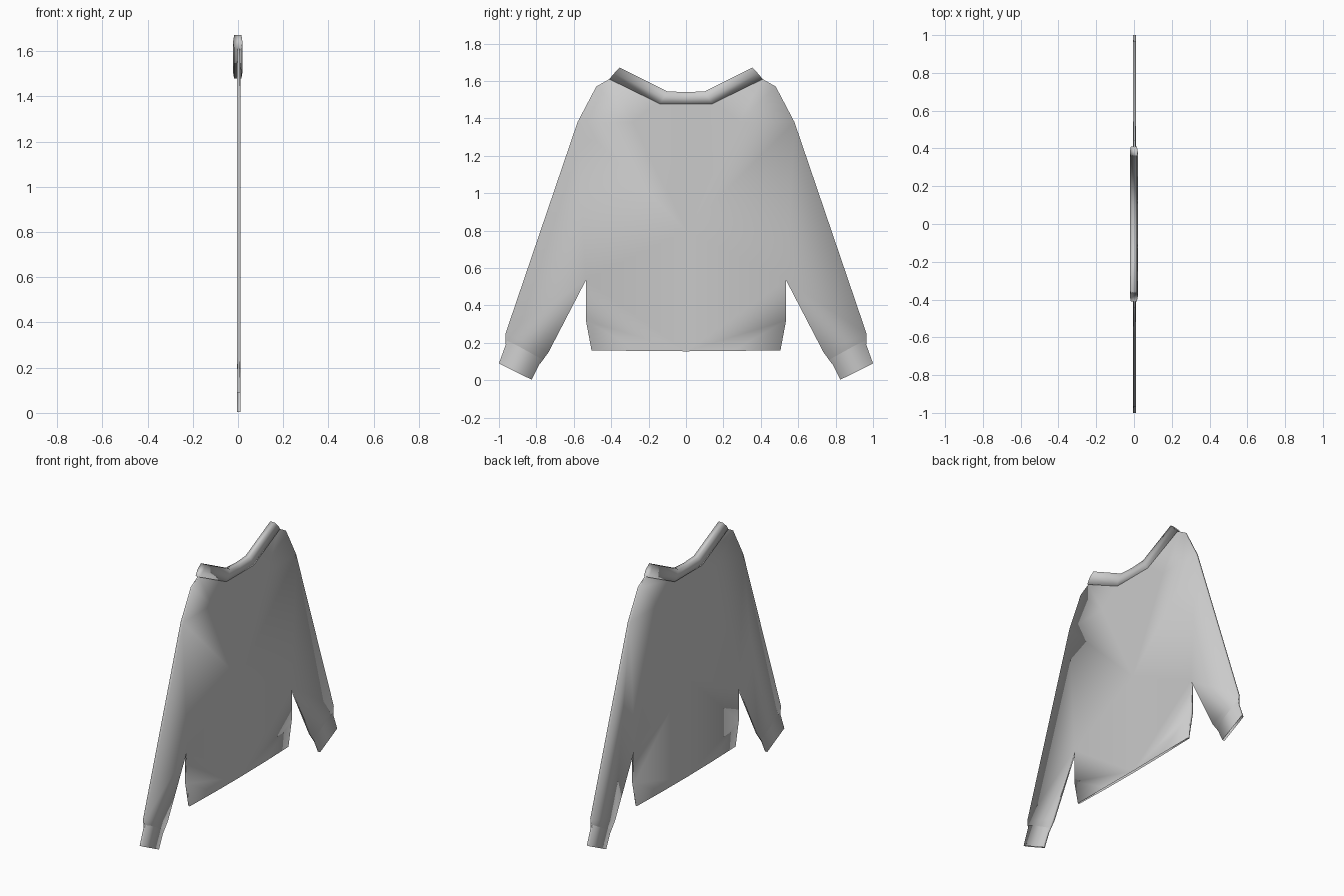
import bpy

if "Cube" in bpy.data.objects:
    bpy.data.objects.remove(bpy.data.objects["Cube"])


def make_object(name, verts, faces):
    mesh = bpy.data.meshes.new(name)
    mesh.from_pydata(verts, [], faces)
    obj = bpy.data.objects.new(name, mesh)
    bpy.context.collection.objects.link(obj)
    mesh.shade_smooth()
    return obj


def mirror_y(obj):
    m = obj.modifiers.new("mirror", 'MIRROR')
    m.use_axis = (False, True, False)
    m.use_clip = True
    m.merge_threshold = 0.0005


def padded_panel(name, pts, faces, side_edges, depth, centre=0.003):
    """Front and back sheets in the YZ plane, joined along the side edges."""
    n = len(pts)
    verts = [(centre + depth[i], y, z) for i, (y, z) in enumerate(pts)]
    verts += [(centre - depth[i], y, z) for i, (y, z) in enumerate(pts)]
    all_faces = [tuple(f) for f in faces]
    all_faces += [tuple(i + n for i in reversed(f)) for f in faces]
    all_faces += [(b, a, a + n, b + n) for a, b in side_edges]
    obj = make_object(name, verts, all_faces)
    mirror_y(obj)
    return obj


# Torso and sleeves: half outline, mirrored; hem, neck and sleeve ends open
outline = [(0, .155), (.25, .157), (.505, .16), (.535, .32), (.535, .535),
           (.735, .15), (.78, .088), (.965, .195), (.965, .25), (.58, 1.38),
           (.48, 1.57), (.41, 1.61), (.145, 1.49), (0, 1.49),
           (0, .8), (.28, 1.38)]
panels = [(1, 2, 3), (0, 1, 3), (0, 3, 4, 14), (14, 4, 9, 15),
          (14, 15, 12, 13), (15, 9, 10), (15, 10, 11, 12),
          (4, 5, 8, 9), (5, 6, 7, 8)]
sides = [(2, 3), (3, 4), (4, 5), (5, 6), (7, 8), (8, 9), (9, 10), (10, 11)]
depth = [.008] * len(outline)
for i in (2, 6, 7, 10, 11):
    depth[i] = .005
padded_panel("sweater_body", outline, panels, sides, depth)

# Cuffs: short flattened tubes emerging from the sleeve ends
cuff = [(.77, .112), (.825, .003), (1.0, .09), (.955, .215)]
padded_panel("cuff", cuff, [(0, 1, 2, 3)], [(0, 1), (2, 3)],
             [.006, .008, .008, .006])

# Collar: thick band following the neckline, half profile mirrored
low = [(0, 1.478), (.14, 1.478), (.41, 1.61)]
mid = [(0, 1.508), (.12, 1.51), (.385, 1.64)]
top = [(0, 1.54), (.10, 1.545), (.355, 1.672)]
cx = -.001
verts, faces = [], []
for l, m, t in zip(low, mid, top):
    verts += [(cx + .016, *l), (cx + .021, *m), (cx + .016, *t),
              (cx - .016, *t), (cx - .021, *m), (cx - .016, *l)]
for s in range(2):
    for k in range(6):
        a, b = s * 6 + k, s * 6 + (k + 1) % 6
        faces.append((a, a + 6, b + 6, b))
faces.append(tuple(range(12, 18)))
mirror_y(make_object("collar", verts, faces))
